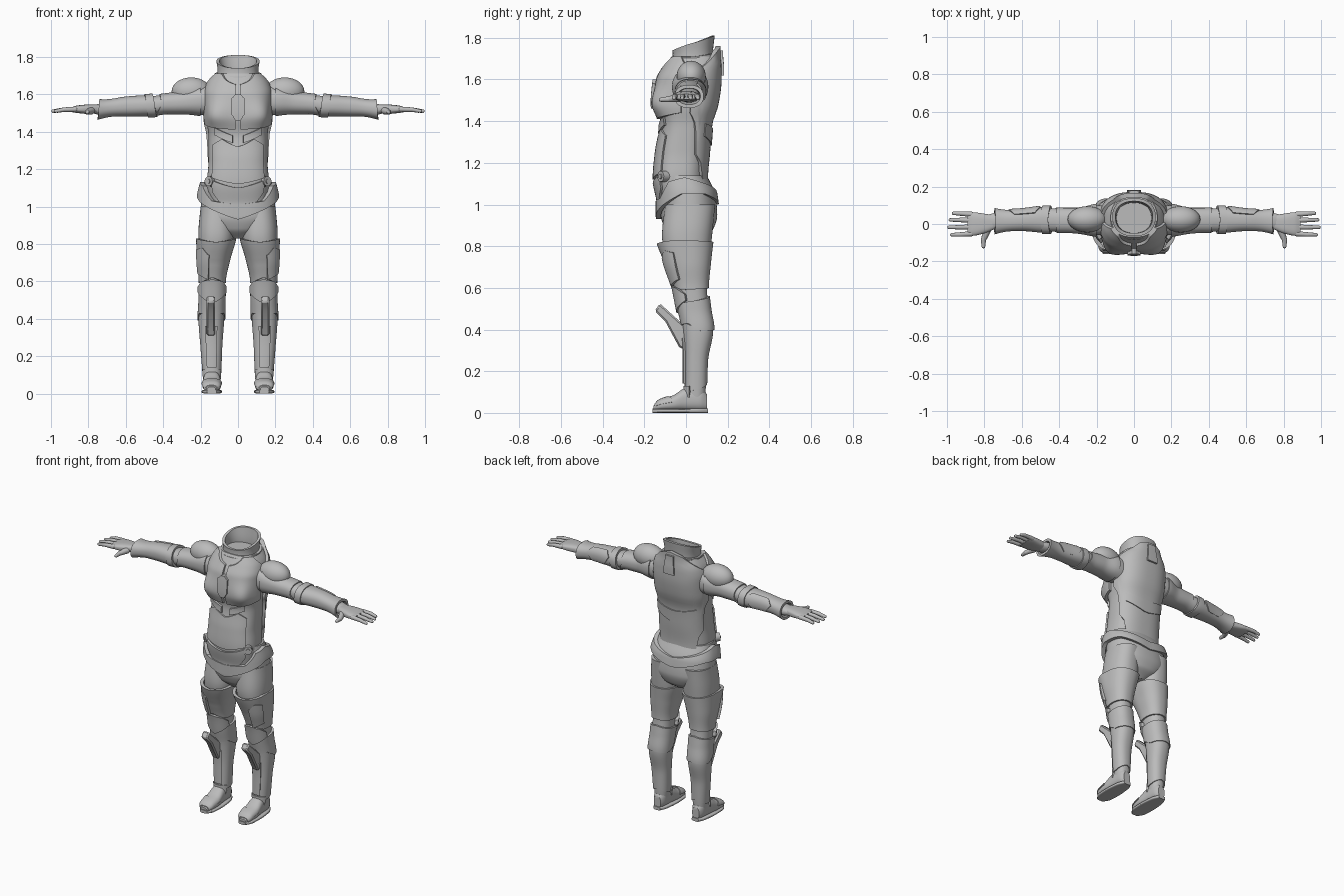
import bpy, bmesh
from math import sin, cos, radians, exp, copysign
from mathutils import Vector, Matrix

cube = bpy.data.objects.get("Cube")
if cube:
    bpy.data.objects.remove(cube, do_unlink=True)

grey = bpy.data.materials.new("plain_grey")
grey.use_nodes = True
colour = (0.5, 0.5, 0.5, 1)
grey.diffuse_color = colour
grey.node_tree.nodes["Principled BSDF"].inputs["Base Color"].default_value = colour
parts = []


def finish(name, bm, pair=False):
    """Turn a bmesh into a named object, mirrored to the other side if paired."""
    bmesh.ops.recalc_face_normals(bm, faces=bm.faces)
    mesh = bpy.data.meshes.new(name)
    bm.to_mesh(mesh)
    bm.free()
    mesh.materials.append(grey)
    obj = bpy.data.objects.new(name, mesh)
    bpy.context.collection.objects.link(obj)
    if pair:
        obj.modifiers.new("mirror", "MIRROR").use_mirror_merge = False
    parts.append(obj)
    return obj


def spline(rings, s):
    """Monotone interpolation of section bounds at the position s."""
    last = len(rings) - 1
    s = min(max(s, rings[0][0]), rings[last][0])
    k = max(i for i in range(last) if rings[i][0] <= s)
    span = rings[k + 1][0] - rings[k][0]
    t = (s - rings[k][0]) / span

    def grade(i, c):
        return (rings[i + 1][c] - rings[i][c]) / (rings[i + 1][0] - rings[i][0])

    def slope(i, c):
        before, after = grade(max(i - 1, 0), c), grade(min(i, last - 1), c)
        return 0 if before * after <= 0 else 2 * before * after / (before + after)

    result = []
    for c in range(1, len(rings[0])):
        p, q = rings[k][c], rings[k + 1][c]
        m, n = slope(k, c) * span, slope(k + 1, c) * span
        result.append(p + m * t + (3 * (q - p) - 2 * m - n) * t**2 + (2 * (p - q) + m + n) * t**3)
    return result


def surface(rings, axis="z", power=2.3):
    """Rings hold position, then low and high bounds across the section."""
    def point(w, s, off):
        a0, a1, b0, b1 = spline(rings, s)
        sn, cs = sin(radians(w)), -cos(radians(w))
        a = (a0 + a1) / 2 + ((a1 - a0) / 2 + off) * copysign(abs(sn) ** (2 / power), sn)
        b = (b0 + b1) / 2 + ((b1 - b0) / 2 + off) * copysign(abs(cs) ** (2 / power), cs)
        return {"z": (a, b, s), "x": (s, a, b), "y": (a, s, b)}[axis]
    return point


def centred(*rings):
    return [(z, -w, w, front, back) for z, w, front, back in rings]


def edge(*stops):
    """Plate outline: height by angle away from the front."""
    def height(w):
        a = abs((w + 180) % 360 - 180)
        if a <= stops[0][0]:
            return stops[0][1]
        for (p, u), (q, v) in zip(stops, stops[1:]):
            if a <= q:
                return u + (v - u) * (a - p) / (q - p)
        return stops[-1][1]
    return height


def plate(name, point, lo, hi, off=0.01, thick=0.02, span=(-180, 180), rows=14, pair=False):
    """Armour slab following a surface; with no thickness it is a capped solid."""
    bm = bmesh.new()
    w0, w1 = span
    closed = w1 - w0 == 360
    cols = max(8, (w1 - w0) // 5)
    loops = []
    for i in range(cols if closed else cols + 1):
        w = w0 + (w1 - w0) * i / cols
        low, high = (e(w) if callable(e) else e for e in (lo, hi))
        line = [low + (high - low) * j / rows for j in range(rows + 1)]
        lift = [off(w, s) if callable(off) else off for s in line]
        loop = [bm.verts.new(point(w, s, o)) for s, o in zip(line, lift)]
        if thick:
            loop += [bm.verts.new(point(w, s, o - thick)) for s, o in reversed(list(zip(line, lift)))]
        loops.append(loop)
    size = len(loops[0])
    for i in range(cols):
        a, b = loops[i], loops[(i + 1) % len(loops)]
        for j in range(size if thick else size - 1):
            k = (j + 1) % size
            bm.faces.new((a[j], b[j], b[k], a[k]))
    if not thick:
        bm.faces.new([l[0] for l in loops])
        bm.faces.new([l[-1] for l in loops])
    elif not closed:
        for l in (loops[0], loops[-1]):
            for j in range(rows):
                bm.faces.new((l[j], l[j + 1], l[-2 - j], l[-1 - j]))
    return finish(name, bm, pair)


def solid(name, point, lo, hi, rows=40, pair=False):
    return plate(name, point, lo, hi, 0, None, rows=rows, pair=pair)


def rod(bm, start, end, r0, r1, rounded=True):
    """Tapered rod between two points, with rounded ends."""
    p, q = Vector(start), Vector(end)
    turn = (q - p).to_track_quat("Z", "Y").to_matrix().to_4x4()
    bmesh.ops.create_cone(bm, cap_ends=True, segments=16, radius1=r0, radius2=r1,
                          depth=(q - p).length, matrix=Matrix.Translation((p + q) / 2) @ turn)
    if rounded:
        for centre, r in ((p, r0), (q, r1)):
            bmesh.ops.create_uvsphere(bm, u_segments=16, v_segments=8, radius=r,
                                      matrix=Matrix.Translation(centre) @ turn)


# Body surfaces
torso = surface(centred((1.02, .16, -.13, .1), (1.13, .165, -.15, .09), (1.25, .157, -.14, .1),
                        (1.38, .158, -.12, .11), (1.48, .17, -.14, .14), (1.6, .17, -.13, .155),
                        (1.66, .155, -.1, .155), (1.71, .12, -.07, .15)), power=2.6)
pelvis = surface(centred((.83, .04, -.05, .07), (.88, .15, -.1, .13), (.95, .2, -.12, .15),
                         (1.05, .195, -.12, .14), (1.14, .175, -.12, .1)))
collar = surface(centred((1.64, .11, -.07, .13), (1.72, .105, -.06, .125), (1.82, .12, -.075, .135)))
leg = surface([(.05, .1, .18, 0, .09), (.12, .095, .185, 0, .095), (.25, .09, .195, 0, .1),
               (.4, .08, .205, -.01, .125), (.5, .078, .2, -.03, .11), (.6, .075, .2, -.05, .1),
               (.72, .05, .21, -.09, .11), (.85, .02, .212, -.115, .125), (1, .02, .2, -.1, .14)])
arm = surface([(.1, -.06, .1, 1.47, 1.66), (.2, -.06, .1, 1.49, 1.64), (.3, -.045, .08, 1.5, 1.61),
               (.38, -.04, .08, 1.5, 1.6), (.46, -.04, .085, 1.49, 1.59), (.6, -.03, .07, 1.49, 1.58),
               (.74, -.03, .06, 1.49, 1.55), (.78, -.03, .05, 1.5, 1.54)], "x")

solid("torso_body", torso, 1.02, 1.71)
solid("pelvis_body", pelvis, .83, 1.14)
solid("leg_body", leg, .05, 1, pair=True)
solid("arm_body", arm, .1, .78, pair=True)


# Torso armour
def bust(w, s):
    return .014 + .026 * exp(-((abs(w) - 32) / 22) ** 2 - ((s - 1.49) / .07) ** 2)


plate("chest_plate", torso, edge((0, 1.41), (40, 1.42), (85, 1.44)),
      edge((0, 1.65), (15, 1.67), (35, 1.71), (65, 1.71), (85, 1.66)), bust, .03, (2, 85), 24, True)
plate("chest_lock", torso, edge((2, 1.46), (5, 1.49)), edge((2, 1.6), (5, 1.58)), .03, .03, (-6, 6), 6)
plate("rib_plate", torso, edge((6, 1.34), (40, 1.38)), edge((6, 1.38), (40, 1.42)), .012, .02, (6, 42), 5, True)
plate("abdomen_plate", torso, edge((0, 1.12), (45, 1.15)), edge((0, 1.32), (25, 1.36), (50, 1.33)),
      .01, .02, (-50, 50))
plate("lower_belly_plate", torso, edge((0, 1), (25, 1.01), (48, 1.08)), edge((0, 1.1), (48, 1.14)),
      .012, .03, (-48, 48), 8)
plate("back_plate", torso, edge((95, 1.44), (108, 1.38), (115, 1.24), (130, 1.2), (140, 1.12), (180, 1.1)),
      edge((95, 1.64), (130, 1.71), (150, 1.74), (180, 1.76)), .016, .025, (95, 265), 24)
plate("spine_clasp", torso, 1.62, 1.74, .028, .02, (173, 187), 6)
plate("back_band", torso, edge((130, 1.33), (180, 1.28)), edge((130, 1.39), (180, 1.36)),
      .022, .02, (132, 228), 6)
plate("neck_collar", collar, 1.64, lambda w: 1.775 - .035 * cos(radians(w)), .004, .016)
plate("neck_base_ring", collar, 1.66, lambda w: 1.71 - .015 * cos(radians(w)), .02, .03, rows=5)

# Flared hip belt and its round buttons
plate("hip_belt", pelvis, edge((0, .93), (45, 1), (80, 1.05), (120, 1.05), (180, 1)),
      edge((0, 1.01), (35, 1.03), (60, 1.11), (90, 1.13), (180, 1.06)),
      lambda w, s: .01 + .015 * abs(sin(radians(w))) + .015 * (cos(radians(w)) > 0) * cos(radians(w)), .025)
bm = bmesh.new()
rod(bm, (.13, -.085, 1.135), (.158, -.122, 1.135), .028, .026, False)
rod(bm, (.15, -.11, 1.135), (.161, -.126, 1.135), .014, .012, False)
finish("hip_button", bm, True)

# Leg armour
plate("thigh_guard", leg, edge((0, .62), (60, .59), (180, .6)), edge((0, .81), (70, .83), (180, .82)),
      lambda w, s: .01 + .022 * max(0, (s - .7) / .13) * max(0, cos(radians(w))), .02, pair=True)
plate("thigh_panel", leg, edge((15, .61), (60, .64)), edge((15, .74), (35, .78), (60, .77)),
      .024, .02, (12, 62), 8, True)
plate("knee_pad", leg, edge((0, .48), (70, .54)), edge((0, .61), (40, .6), (70, .57)), .02, .03, (-70, 70), 8, True)
plate("calf_guard", leg, edge((0, .42), (60, .43), (100, .39), (180, .4)),
      edge((0, .5), (60, .53), (180, .56)), .012, .02, pair=True)
plate("shin_greave", leg, edge((0, .1), (90, .11), (180, .14)), edge((0, .45), (90, .41), (180, .42)),
      .006, .015, pair=True)
plate("shin_ridge", leg, .14, .36, .016, .02, (-22, 22), 8, True)
plate("ankle_strap", leg, .075, .13, .012, .02, (-60, 60), 5, True)

# Fin standing out from each shin
bm = bmesh.new()
outline = ((-.125, .525), (-.15, .49), (-.1, .44), (-.03, .31), (.02, .31), (.02, .4), (-.02, .43))
face = bm.faces.new([bm.verts.new((.122, y, z)) for y, z in outline])
side = bmesh.ops.extrude_face_region(bm, geom=[face])["geom"]
bmesh.ops.translate(bm, vec=(.046, 0, 0), verts=[v for v in side if isinstance(v, bmesh.types.BMVert)])
fin = finish("shin_fin", bm, True)
fin.modifiers.new("soft_edges", "BEVEL").width = .008

# Boots
boot = surface([(-.155, .12, .165, .012, .035), (-.13, .098, .185, .01, .06), (-.06, .09, .19, .01, .085),
                (0, .095, .185, .01, .12), (.07, .1, .18, .01, .125), (.1, .115, .165, .015, .09)], "y", 2.5)
sole = surface([(-.16, .115, .165, 0, .02), (-.12, .09, .19, 0, .02), (-.04, .086, .194, 0, .02),
                (.06, .095, .185, 0, .022), (.105, .115, .165, 0, .022)], "y", 4)
solid("boot_upper", boot, -.155, .1, 24, True)
solid("boot_sole", sole, -.16, .105, 16, True)
plate("boot_toe_cap", boot, -.15, edge((90, -.06), (180, -.09)), .005, .01, (95, 265), 8, True)

# Arm armour
bm = bmesh.new()
bmesh.ops.create_uvsphere(bm, u_segments=32, v_segments=16, radius=1,
                          matrix=Matrix.Translation((.25, .025, 1.615)) @ Matrix.Diagonal((.105, .07, .075, 1)))
finish("shoulder_pad", bm, True)
plate("upper_arm_guard", arm, .2, edge((0, .45), (90, .41), (180, .42)), .007, .015, pair=True)
plate("elbow_cuff", arm, edge((0, .43), (180, .46)), edge((0, .48), (180, .5)), .014, .02, rows=5, pair=True)
plate("forearm_guard", arm, edge((0, .47), (180, .48)), edge((0, .75), (180, .74)),
      lambda w, s: .008 + .016 * max(0, (s - .64) / .1) ** 2, .016, pair=True)
plate("forearm_panel", arm, edge((60, .54), (110, .5), (150, .53)), edge((60, .63), (110, .67), (150, .64)),
      .015, .015, (60, 150), 8, True)

# Hands
palm = surface([(.74, -.025, .045, 1.5, 1.545), (.8, -.05, .055, 1.495, 1.545),
                (.86, -.062, .062, 1.5, 1.54), (.89, -.058, .058, 1.505, 1.53)], "x", 2.8)
solid("palm", palm, .74, .89, 16, True)
bm = bmesh.new()
for y, tip in ((.052, .965), (.02, .982), (-.016, .989), (-.052, .975)):
    knuckle = (.93, y * 1.08, 1.518)
    rod(bm, (.87, y, 1.52), knuckle, .014, .012)
    rod(bm, knuckle, (tip, y * 1.1, 1.51), .012, .009)
rod(bm, (.785, -.035, 1.512), (.805, -.085, 1.505), .02, .014)
rod(bm, (.805, -.085, 1.505), (.805, -.12, 1.503), .014, .01)
finish("fingers", bm, True)

# Smooth shading with crisp plate edges
bpy.ops.object.select_all(action="DESELECT")
for obj in parts:
    obj.select_set(True)
bpy.context.view_layer.objects.active = parts[0]
bpy.ops.object.shade_smooth_by_angle(angle=radians(35))
